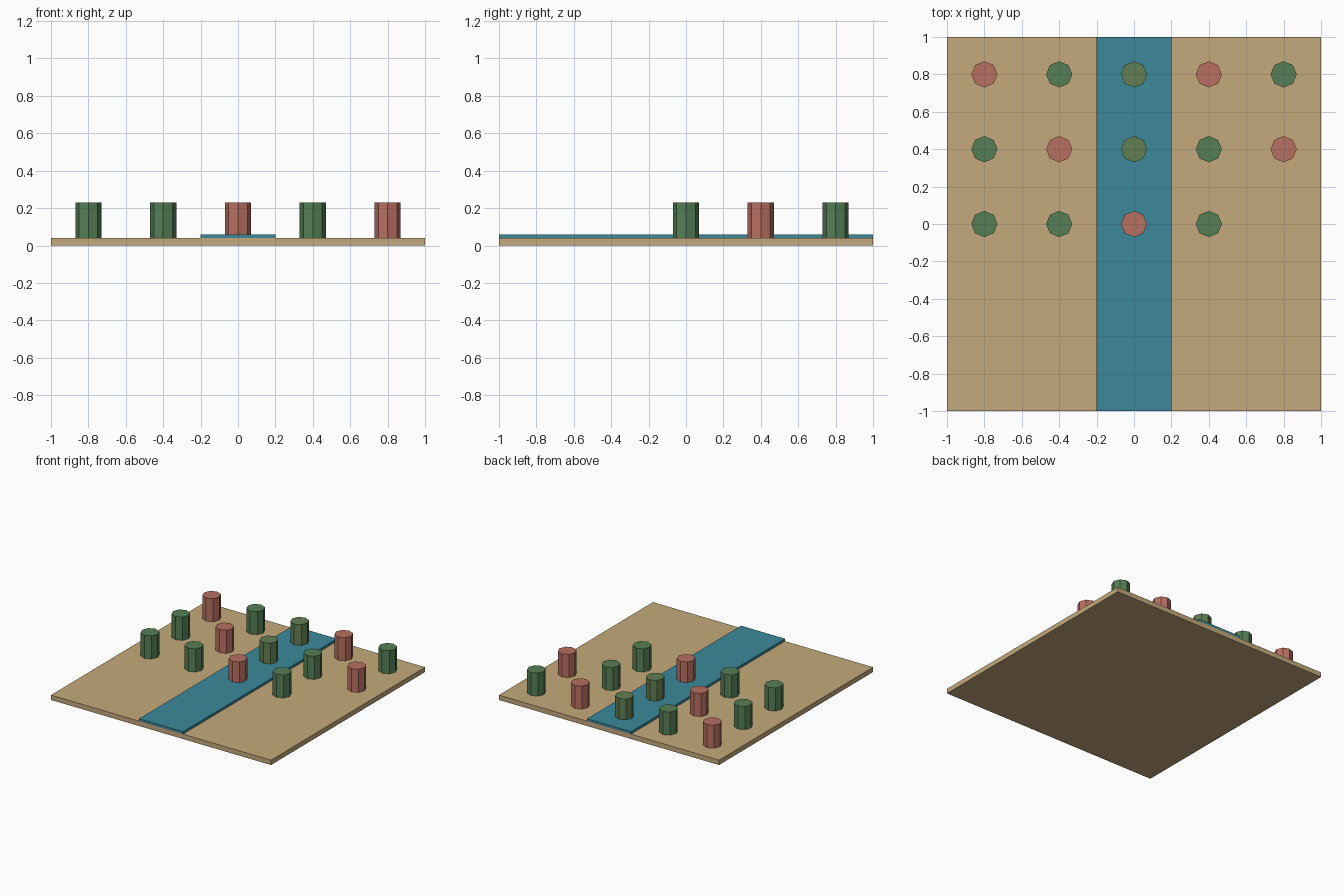
import bpy

if "Cube" in bpy.data.objects:
    bpy.data.objects.remove(bpy.data.objects["Cube"])

def material(name, rgb):
    m = bpy.data.materials.new(name)
    m.diffuse_color = (*rgb, 1)
    m.use_nodes = True
    m.node_tree.nodes["Principled BSDF"].inputs["Base Color"].default_value = m.diffuse_color
    return m

sand = material("sand", (0.56, 0.40, 0.20))
blue = material("blue", (0.045, 0.25, 0.33))
green = material("green", (0.09, 0.21, 0.09))
olive = material("olive", (0.12, 0.21, 0.085))
red = material("red", (0.48, 0.16, 0.12))

def slab(name, size, z0, mat):
    bpy.ops.mesh.primitive_cube_add(size=1, location=(0, 0, z0 + size[2] / 2))
    ob = bpy.context.object
    ob.name = name
    ob.scale = size
    bpy.ops.object.transform_apply(location=False, rotation=False, scale=True)
    ob.data.materials.append(mat)

# Board and the raised strip across its middle
slab("board", (2, 2, 0.04), 0, sand)
slab("strip", (0.4, 2, 0.02), 0.04, blue)

# Octagonal pegs: rows of five from the back left, every third one red
for i in range(14):
    x, y = -0.8 + 0.4 * (i % 5), 0.8 - 0.4 * (i // 5)
    bpy.ops.mesh.primitive_cylinder_add(vertices=8, radius=0.07, depth=0.19,
                                        location=(x, y, 0.135))
    peg = bpy.context.object
    peg.name = f"peg_{i + 1}"
    peg.data.materials.append(red if i % 3 == 0 else olive if i % 5 == 2 else green)
